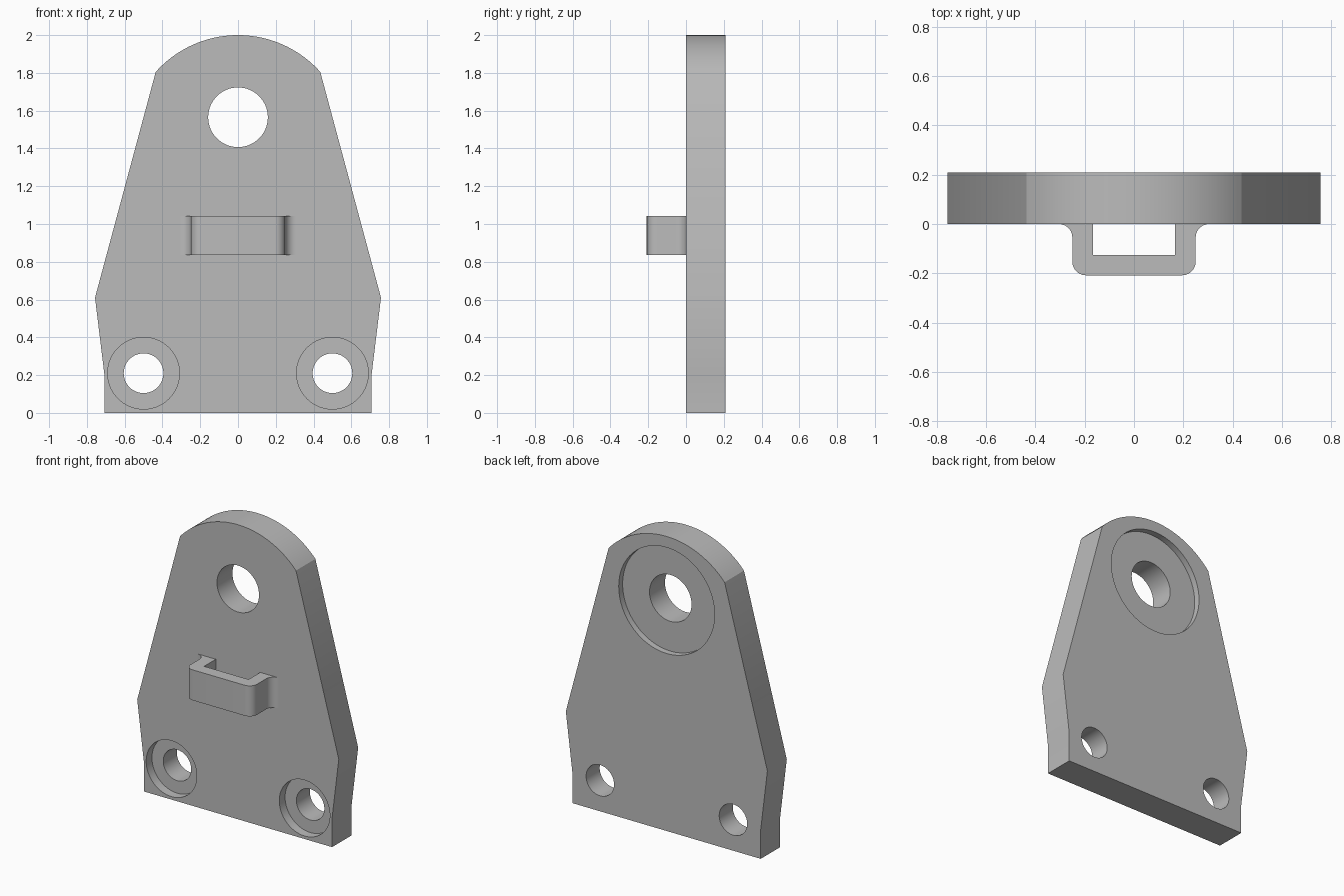
import bpy, bmesh, math
from mathutils import Matrix, Vector

cube = bpy.data.objects.get("Cube")
if cube:
    bpy.data.objects.remove(cube, do_unlink=True)

THICK = 0.208

steel = bpy.data.materials.new("plain_grey")
steel.use_nodes = True
GREY = (0.5, 0.5, 0.5, 1)
steel.diffuse_color = GREY
steel.node_tree.nodes["Principled BSDF"].inputs["Base Color"].default_value = GREY


def arc(cx, cy, r, start, end, steps):
    """Points on an arc, angles in degrees."""
    angles = [math.radians(start + (end - start) * i / steps) for i in range(steps + 1)]
    return [(cx + r * math.cos(a), cy + r * math.sin(a)) for a in angles]


def prism(name, points, offset):
    """Extrude a closed outline of 3D points along an offset."""
    bm = bmesh.new()
    face = bm.faces.new([bm.verts.new(p) for p in points])
    grown = bmesh.ops.extrude_face_region(bm, geom=[face])["geom"]
    moved = [g for g in grown if isinstance(g, bmesh.types.BMVert)]
    bmesh.ops.translate(bm, verts=moved, vec=Vector(offset))
    bmesh.ops.recalc_face_normals(bm, faces=bm.faces)
    mesh = bpy.data.meshes.new(name)
    bm.to_mesh(mesh)
    bm.free()
    mesh.materials.append(steel)
    obj = bpy.data.objects.new(name, mesh)
    bpy.context.collection.objects.link(obj)
    return obj


def select(obj):
    bpy.ops.object.select_all(action='DESELECT')
    obj.select_set(True)
    bpy.context.view_layer.objects.active = obj


def drill(target, x, z, radius, y0, y1):
    """Cut a round hole along y."""
    circle = arc(x, z, radius, 0, 360, 64)[:-1]
    cutter = prism("hole_cutter", [(px, y0, pz) for px, pz in circle], (0, y1 - y0, 0))
    cutter.hide_render = True
    mod = target.modifiers.new("hole", 'BOOLEAN')
    mod.operation, mod.solver, mod.object = 'DIFFERENCE', 'EXACT', cutter
    select(target)
    bpy.ops.object.modifier_apply(modifier=mod.name)
    bpy.data.objects.remove(cutter, do_unlink=True)


# Tapered plate with a rounded top
side = [(0.707, 0), (0.707, 0.2), (0.757, 0.61)]
top_r, top_z = 0.584, 1.416
corner = math.degrees(math.asin((1.805 - top_z) / top_r))
outline = side + arc(0, top_z, top_r, corner, 180 - corner, 40)
outline += [(-x, z) for x, z in reversed(side)]
plate = prism("mounting_plate", [(x, 0, z) for x, z in outline], (0, THICK, 0))

# Upper hole with a shallow recess at the back
drill(plate, 0, 1.565, 0.158, -0.1, 0.4)
drill(plate, 0, 1.565, 0.36, THICK - 0.042, 0.4)

# Lower bolt holes with recesses at the front
for x in (-0.5, 0.5):
    drill(plate, x, 0.21, 0.105, -0.1, 0.4)
    drill(plate, x, 0.21, 0.19, -0.1, 0.062)

# Bracket loop: flared foot, rounded outer corner, square opening
R = 0.055
half = [(0.167, -0.125), (0.167, 0.004), (0.25 + R, 0.004)]
half += arc(0.25 + R, -R, R, 90, 180, 10)
half += arc(0.25 - R, -0.208 + R, R, 0, -90, 10)
loop = half + [(-x, y) for x, y in reversed(half)]
bracket = prism("front_bracket", [(x, y, 0.835) for x, y in loop], (0, 0, 0.207))

for obj in (plate, bracket):
    select(obj)
    bpy.ops.object.shade_smooth_by_angle(angle=math.radians(25))
